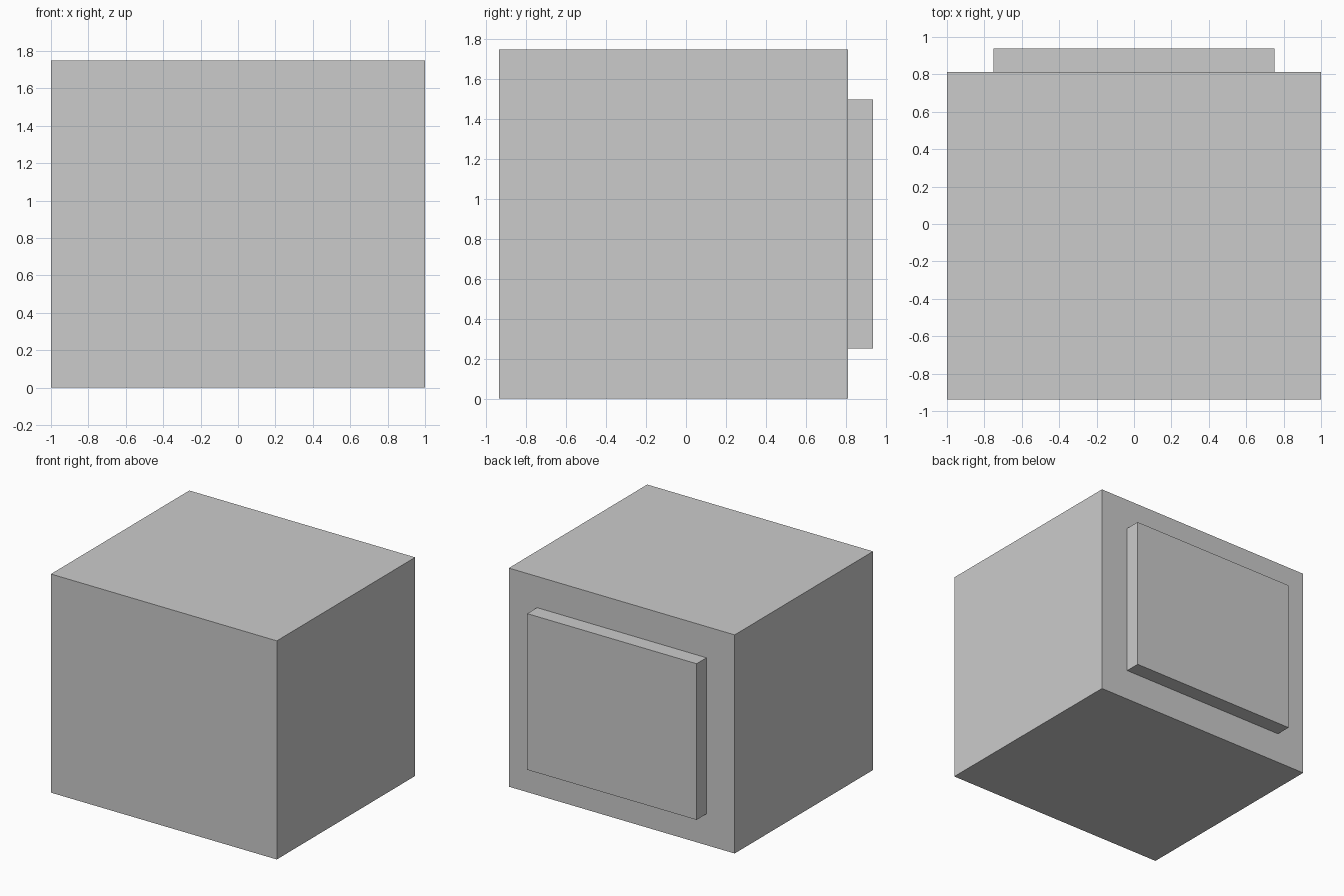
import bpy

if "Cube" in bpy.data.objects:
    bpy.data.objects.remove(bpy.data.objects["Cube"])


def box(name, lo, hi):
    """Axis-aligned box between two opposite corners."""
    centre = [(a + b) / 2 for a, b in zip(lo, hi)]
    bpy.ops.mesh.primitive_cube_add(size=1, location=centre)
    obj = bpy.context.object
    obj.name = name
    obj.scale = [b - a for a, b in zip(lo, hi)]
    bpy.ops.object.transform_apply(location=False, rotation=False, scale=True)
    return obj


BACK = 0.8125  # y of the main block's back face

# Main block
box("body", (-1, -0.9375, 0), (1, BACK, 1.75))

# Raised panel on the back face
box("back_panel", (-0.75, BACK, 0.25), (0.75, 0.9375, 1.5))
